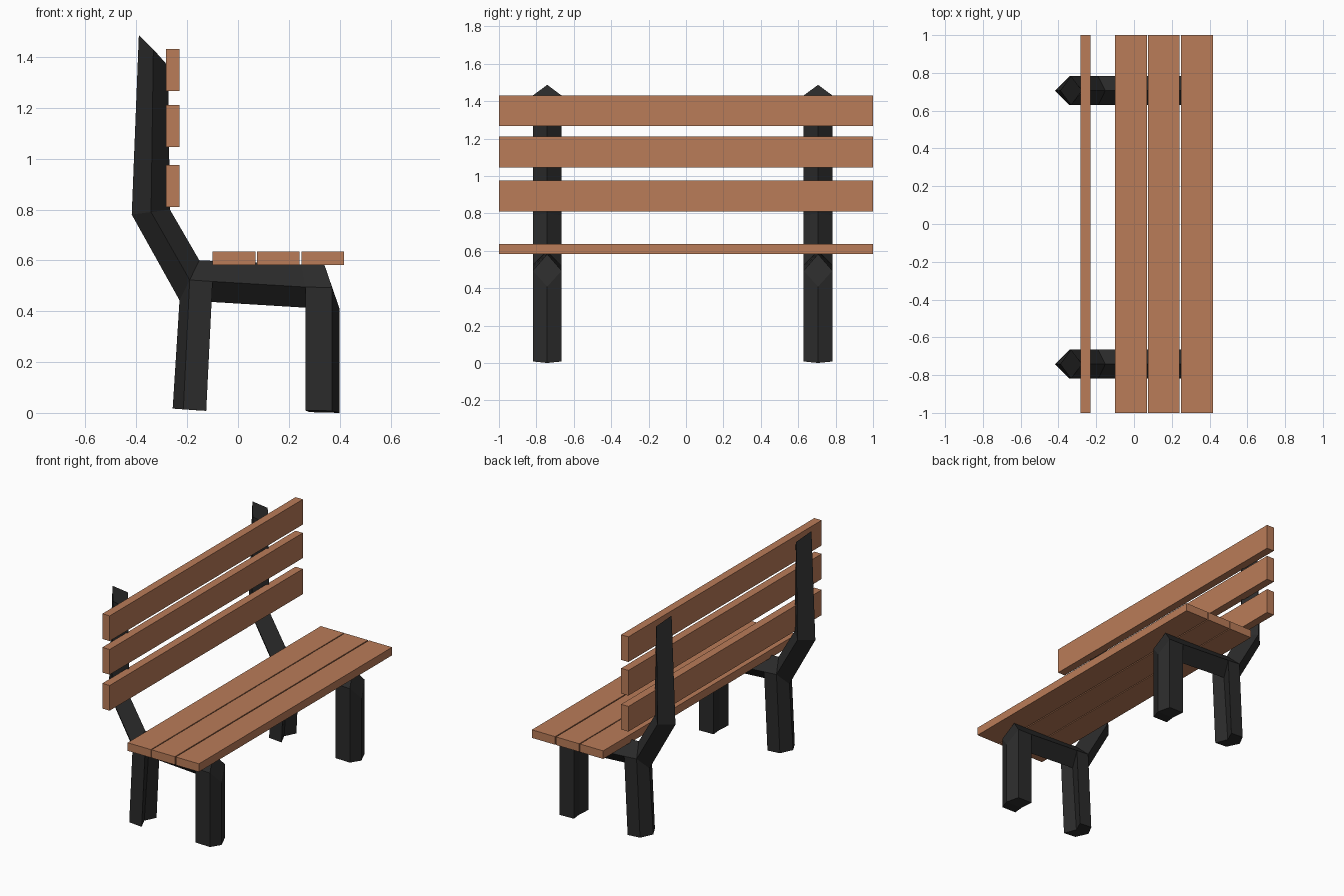
import bpy, bmesh

if "Cube" in bpy.data.objects:
    bpy.data.objects.remove(bpy.data.objects["Cube"])


def material(name, rgb):
    m = bpy.data.materials.new(name)
    m.diffuse_color = (*rgb, 1)
    m.use_nodes = True
    m.node_tree.nodes["Principled BSDF"].inputs["Base Color"].default_value = m.diffuse_color
    return m


WOOD = material("wood", (0.49, 0.20, 0.098))
IRON = material("dark_metal", (0.024, 0.024, 0.024))


def add_object(name, bm, mat):
    bmesh.ops.recalc_face_normals(bm, faces=bm.faces)
    me = bpy.data.meshes.new(name)
    bm.to_mesh(me)
    bm.free()
    me.materials.append(mat)
    ob = bpy.data.objects.new(name, me)
    bpy.context.collection.objects.link(ob)
    return ob


def slat(name, x0, x1, z0, z1):
    bm = bmesh.new()
    bmesh.ops.create_cube(bm, size=1)
    for v in bm.verts:
        v.co = ((x0 + x1) / 2 + v.co.x * (x1 - x0), v.co.y * 2,
                (z0 + z1) / 2 + v.co.z * (z1 - z0))
    add_object(name, bm, WOOD)


# Diamond section stations from post top to rail end: inner ridge, side edges, outer ridge (x, z)
STATIONS = [
    ((-0.275, 1.365), (-0.333, 1.43), (-0.39, 1.487)),
    ((-0.268, 0.80), (-0.342, 0.79), (-0.418, 0.78)),
    ((-0.152, 0.60), (-0.19, 0.523), (-0.23, 0.443)),
    ((-0.07, 0.597), (-0.10, 0.517), (-0.13, 0.438)),
    ((0.25, 0.584), (0.265, 0.495), (0.28, 0.413)),
    ((0.34, 0.582), (0.37, 0.493), (0.40, 0.408)),
]
# Foot of each leg: rear side edges, rear ridge, front side edges, front ridge (x, z)
FEET = {2: ((-0.215, 0.014), (-0.257, 0.017), (-0.125, 0.008), (-0.16, 0.01)),
        4: ((0.265, 0.01), (0.28, 0.003), (0.37, 0.008), (0.40, 0.0))}
HALF = 0.077


def side_frame(name, y):
    bm = bmesh.new()

    def vert(p, dy=0):
        return bm.verts.new((p[0], y + dy, p[1]))

    rings = [(vert(a), vert(m, HALF), vert(b), vert(m, -HALF)) for a, m, b in STATIONS]
    bm.faces.new(rings[0])
    bm.faces.new(rings[-1])
    for i, (r, s) in enumerate(zip(rings, rings[1:])):
        for k in range(4):
            if i in FEET and k in (1, 2):   # legs grow from the underside here
                continue
            n = (k + 1) % 4
            bm.faces.new((r[k], r[n], s[n], s[k]))
        if i in FEET:
            rear_m, rear_c, front_m, front_c = FEET[i]
            top = [r[2], r[1], s[1], s[2], s[3], r[3]]
            foot = [vert(rear_c), vert(rear_m, HALF), vert(front_m, HALF),
                    vert(front_c), vert(front_m, -HALF), vert(rear_m, -HALF)]
            for k in range(6):
                n = (k + 1) % 6
                bm.faces.new((top[k], top[n], foot[n], foot[k]))
            bm.faces.new(foot[:4])
            bm.faces.new((foot[3], foot[4], foot[5], foot[0]))
    add_object(name, bm, IRON)


# Two side frames with legs and back post
side_frame("left_frame", -0.742)
side_frame("right_frame", 0.706)

# Seat boards
for i, x in enumerate((-0.10, 0.074, 0.249)):
    slat(f"seat_board_{i + 1}", x, x + 0.168, 0.582, 0.635)

# Backrest boards
for i, z in enumerate((0.81, 1.046, 1.266)):
    slat(f"back_board_{i + 1}", -0.283, -0.23, z, z + 0.165)
